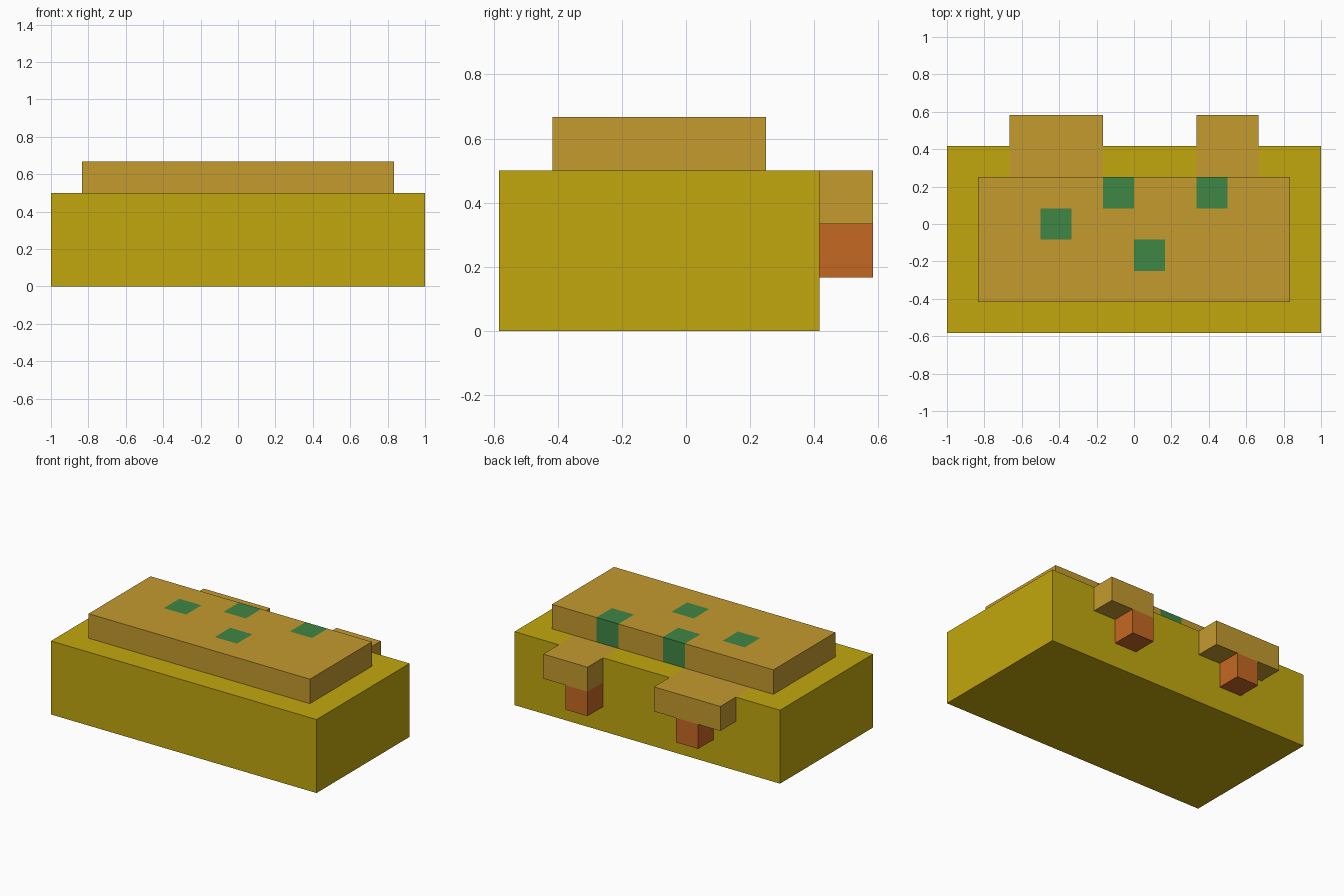
import bpy
import bmesh
from mathutils import Vector

if "Cube" in bpy.data.objects:
    bpy.data.objects.remove(bpy.data.objects["Cube"], do_unlink=True)

U = 1 / 6                         # one block
ORIGIN = Vector((-6, -3.5, 0))    # front left bottom corner, in blocks


def material(name, srgb):
    """Flat colour from 0-255 sRGB values."""
    linear = [((c / 255 + 0.055) / 1.055) ** 2.4 for c in srgb] + [1]
    mat = bpy.data.materials.new(name)
    mat.use_nodes = True
    mat.diffuse_color = linear
    bsdf = mat.node_tree.nodes["Principled BSDF"]
    bsdf.inputs["Base Color"].default_value = linear
    bsdf.inputs["Roughness"].default_value = 0.9
    return mat


mustard = material("mustard", (194, 167, 14))
tan = material("tan", (197, 155, 47))
green = material("leaf green", (63, 134, 69))
orange = material("burnt orange", (197, 104, 35))


def block(name, start, size, mats, rule=None):
    """Box placed in block units; with a rule it is cut into cells and coloured."""
    start, size = Vector(start), Vector(size)
    bm = bmesh.new()
    bmesh.ops.create_cube(bm, size=1)
    for v in bm.verts:
        v.co = start + (v.co + Vector((0.5, 0.5, 0.5))) * size
    if rule:
        for axis in range(2):
            normal = Vector((axis == 0, axis == 1, 0))
            for step in range(1, int(size[axis])):
                bmesh.ops.bisect_plane(
                    bm, geom=bm.verts[:] + bm.edges[:] + bm.faces[:],
                    plane_co=start + normal * step, plane_no=normal)
        bm.normal_update()
        for f in bm.faces:
            f.material_index = int(rule(f))
    for v in bm.verts:
        v.co = (v.co + ORIGIN) * U
    mesh = bpy.data.meshes.new(name)
    bm.to_mesh(mesh)
    bm.free()
    for mat in mats:
        mesh.materials.append(mat)
    obj = bpy.data.objects.new(name, mesh)
    bpy.context.collection.objects.link(obj)
    return obj


# Ledges: first block along x, and length
ledges = {"right": (2, 3), "left": (8, 2)}


def under_ledge(face):
    """Strips on the body's top that run into the ledges."""
    c = face.calc_center_median()
    return (face.normal.z > 0.9 and c.y > 5
            and any(x < c.x < x + n for x, n in ledges.values()))


# Green cells in the top slab, as (column, row)
leaf_cells = {(3, 3), (5, 4), (6, 2), (8, 4)}


def leafy(face):
    # step slightly inside the slab to find the cell the face belongs to
    c = face.calc_center_median() - face.normal * 0.1
    return (int(c.x), int(c.y)) in leaf_cells


block("body", (0, 0, 0), (12, 6, 3), [mustard, tan], under_ledge)
block("top_slab", (1, 1, 3), (10, 4, 1), [tan, green], leafy)

# Back ledges with a hanging post under each
for side, (x, length) in ledges.items():
    block(side + "_ledge", (x, 6, 2), (length, 1, 1), [tan])
for side, x in (("right", 3), ("left", 8)):
    block(side + "_post", (x, 6, 1), (1, 1, 1), [orange])
